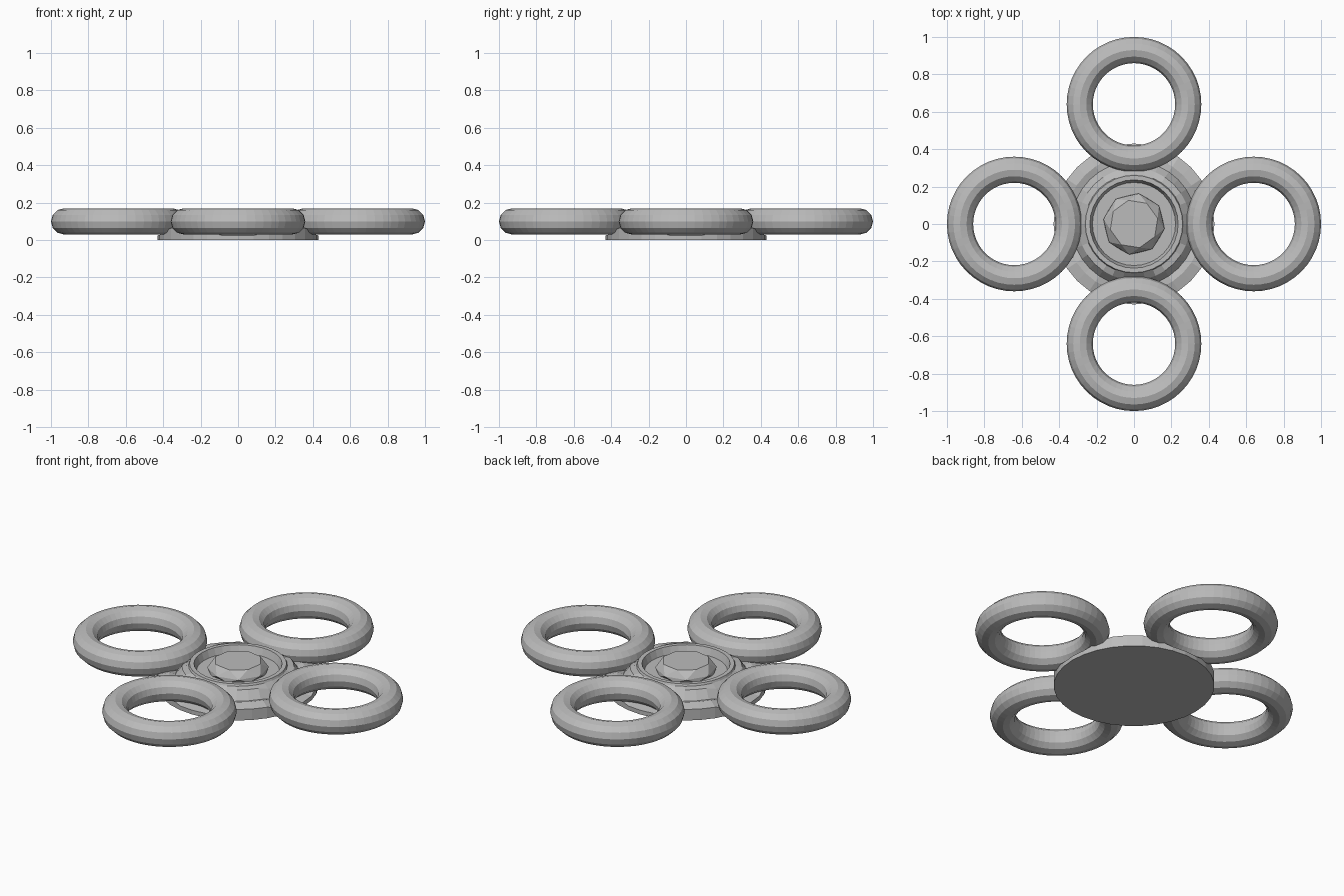
import bpy
import bmesh
from math import pi, sin, cos, radians

old = bpy.data.objects.get("Cube")
if old:
    bpy.data.objects.remove(old, do_unlink=True)

GREY = (0.5, 0.5, 0.5, 1.0)
grey = bpy.data.materials.new("plain grey")
grey.use_nodes = True
grey.diffuse_color = GREY
grey.node_tree.nodes["Principled BSDF"].inputs["Base Color"].default_value = GREY


def finish(name, bm):
    bmesh.ops.recalc_face_normals(bm, faces=bm.faces)
    mesh = bpy.data.meshes.new(name)
    bm.to_mesh(mesh)
    bm.free()
    mesh.materials.append(grey)
    obj = bpy.data.objects.new(name, mesh)
    bpy.context.collection.objects.link(obj)
    return obj


def loft(bm, rows):
    """Skin a stack of closed rings and cap both ends."""
    loops = [[bm.verts.new(p) for p in row] for row in rows]
    n = len(loops[0])
    for a, b in zip(loops, loops[1:]):
        for i in range(n):
            j = (i + 1) % n
            bm.faces.new((a[i], a[j], b[j], b[i]))
    bm.faces.new(loops[0])
    bm.faces.new(loops[-1])


def lobe(angle):
    """1 on the diagonals, easing to 0 under the rings."""
    off = abs((angle + pi / 4) % (pi / 2) - pi / 4)
    t = (off - radians(13)) / radians(19)
    t = min(max(t, 0), 1)
    return t * t * (3 - 2 * t)


# Hub: radius, height under a ring, height on a diagonal
PROFILE = [
    (0.43, 0.0, 0.0), (0.43, 0.025, 0.065), (0.37, 0.035, 0.08),
    (0.335, 0.05, 0.07), (0.30, 0.09, 0.12), (0.265, 0.125, 0.125),
    (0.26, 0.137, 0.137), (0.236, 0.137, 0.137), (0.222, 0.095, 0.095),
]
SIDES = 32
bm = bmesh.new()
rows = []
for r, low, high in PROFILE:
    row = []
    for i in range(SIDES):
        a = 2 * pi * i / SIDES
        row.append((r * cos(a), r * sin(a), low + (high - low) * lobe(a)))
    rows.append(row)
loft(bm, rows)
finish("hub", bm)

# Faceted centre stud with a flat top
bm = bmesh.new()
for r, z, turn in ((0.155, 0.09, 0.0), (0.165, 0.115, 0.5), (0.13, 0.155, 0.0)):
    for i in range(8):
        a = 2 * pi * (i + turn + 0.3) / 8
        bm.verts.new((r * cos(a), r * sin(a), z))
bmesh.ops.convex_hull(bm, input=bm.verts)
bmesh.ops.dissolve_limit(bm, angle_limit=0.02, verts=bm.verts, edges=bm.edges)
finish("centre_stud", bm)

# Four round rings
for k, name in enumerate(("left_ring", "back_ring", "right_ring", "front_ring")):
    a = k * pi / 2
    bpy.ops.mesh.primitive_torus_add(
        major_radius=0.29, minor_radius=0.07, major_segments=48, minor_segments=12,
        location=(0.64 * cos(a), 0.64 * sin(a), 0.1))
    ring = bpy.context.object
    ring.name = name
    ring.data.materials.append(grey)
